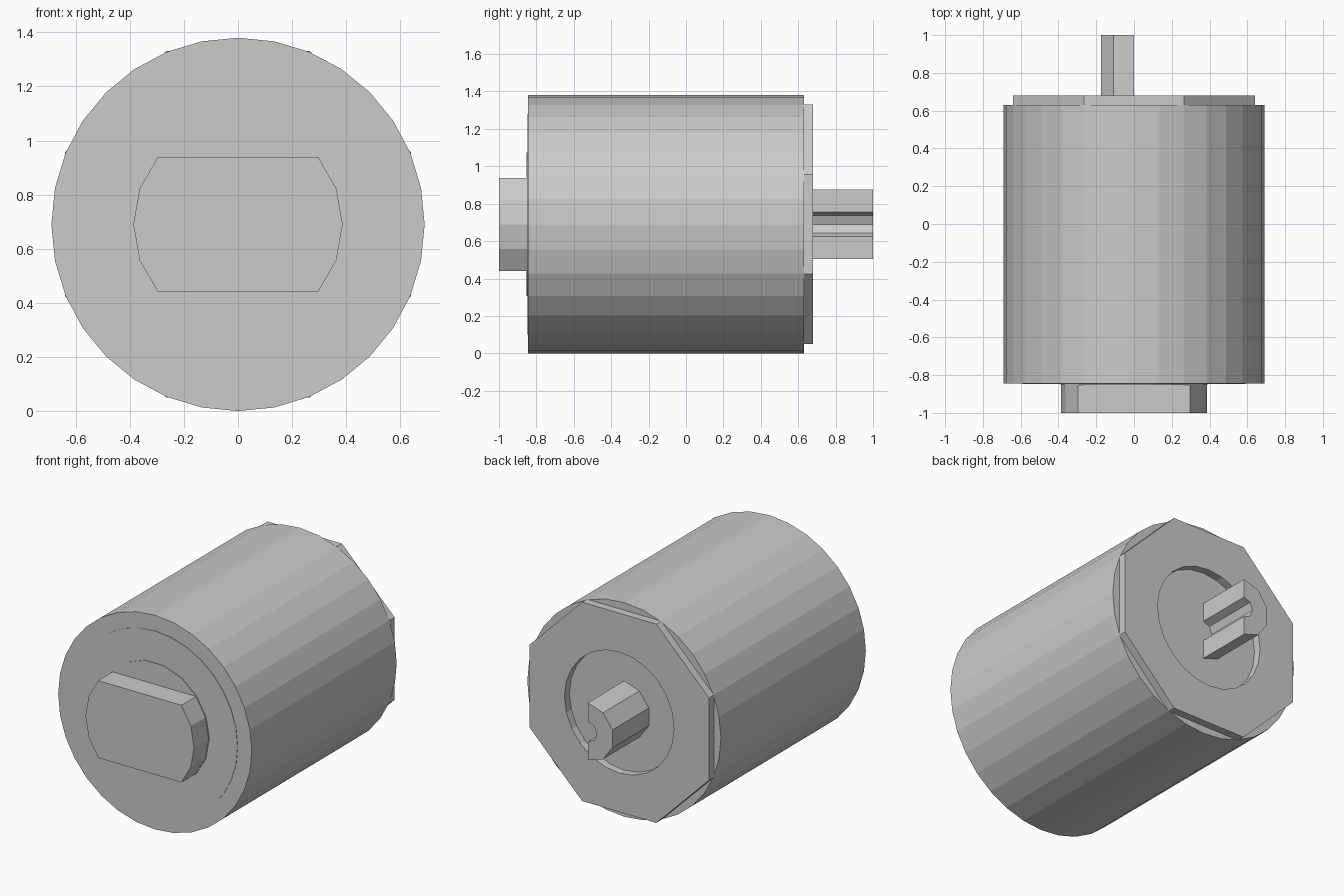
import bpy
import bmesh
from math import cos, sin, radians

AXIS_Z = 0.69

default = bpy.data.objects.get("Cube")
if default:
    bpy.data.objects.remove(default, do_unlink=True)


def arc(radius, start, end, steps):
    """Points (x, z) along an arc, both ends included; angles in degrees."""
    angles = [radians(start + (end - start) * i / steps) for i in range(steps + 1)]
    return [(radius * cos(a), radius * sin(a)) for a in angles]


def circle(radius, sides, start=0):
    return arc(radius, start, start + 360, sides)[:-1]


def prism(name, loops, y_front, y_back):
    """Fill the outline loops (later loops are holes) and extrude along y."""
    bm = bmesh.new()
    for loop in loops:
        verts = [bm.verts.new((x, y_front, AXIS_Z + z)) for x, z in loop]
        for a, b in zip(verts, verts[1:] + verts[:1]):
            bm.edges.new((a, b))
    if len(loops) == 1:
        bm.faces.new(verts)
    else:
        bmesh.ops.triangle_fill(bm, edges=bm.edges[:], use_beauty=True)
    result = bmesh.ops.extrude_face_region(bm, geom=bm.faces[:], use_keep_orig=True)
    moved = [g for g in result["geom"] if isinstance(g, bmesh.types.BMVert)]
    bmesh.ops.translate(bm, verts=moved, vec=(0, y_back - y_front, 0))
    bmesh.ops.recalc_face_normals(bm, faces=bm.faces[:])
    mesh = bpy.data.meshes.new(name)
    bm.to_mesh(mesh)
    bm.free()
    obj = bpy.data.objects.new(name, mesh)
    bpy.context.collection.objects.link(obj)
    return obj


# Main barrel
prism("barrel", [circle(0.69, 32)], -0.845, 0.63)

# Very shallow raised rings on the front face
prism("front_outer_step", [circle(0.59, 32)], -0.848, -0.83)
prism("front_inner_step", [circle(0.39, 18)], -0.852, -0.83)

# Front tab: a round boss with flat top and bottom
tab = arc(0.387, -40, 40, 4) + arc(0.387, 140, 220, 4)
prism("front_tab", [tab], -1.0, -0.83)

# Octagonal rear plate with a round recess down to the barrel
prism("rear_plate", [circle(0.693, 8, 22.5), circle(0.39, 24)], 0.63, 0.68)

# Half-round drive shaft with a groove along its flat side
shaft = arc(0.185, 90, 270, 5) + arc(0.065, 270, 90, 4)
prism("drive_shaft", [shaft], 0.62, 1.0)
